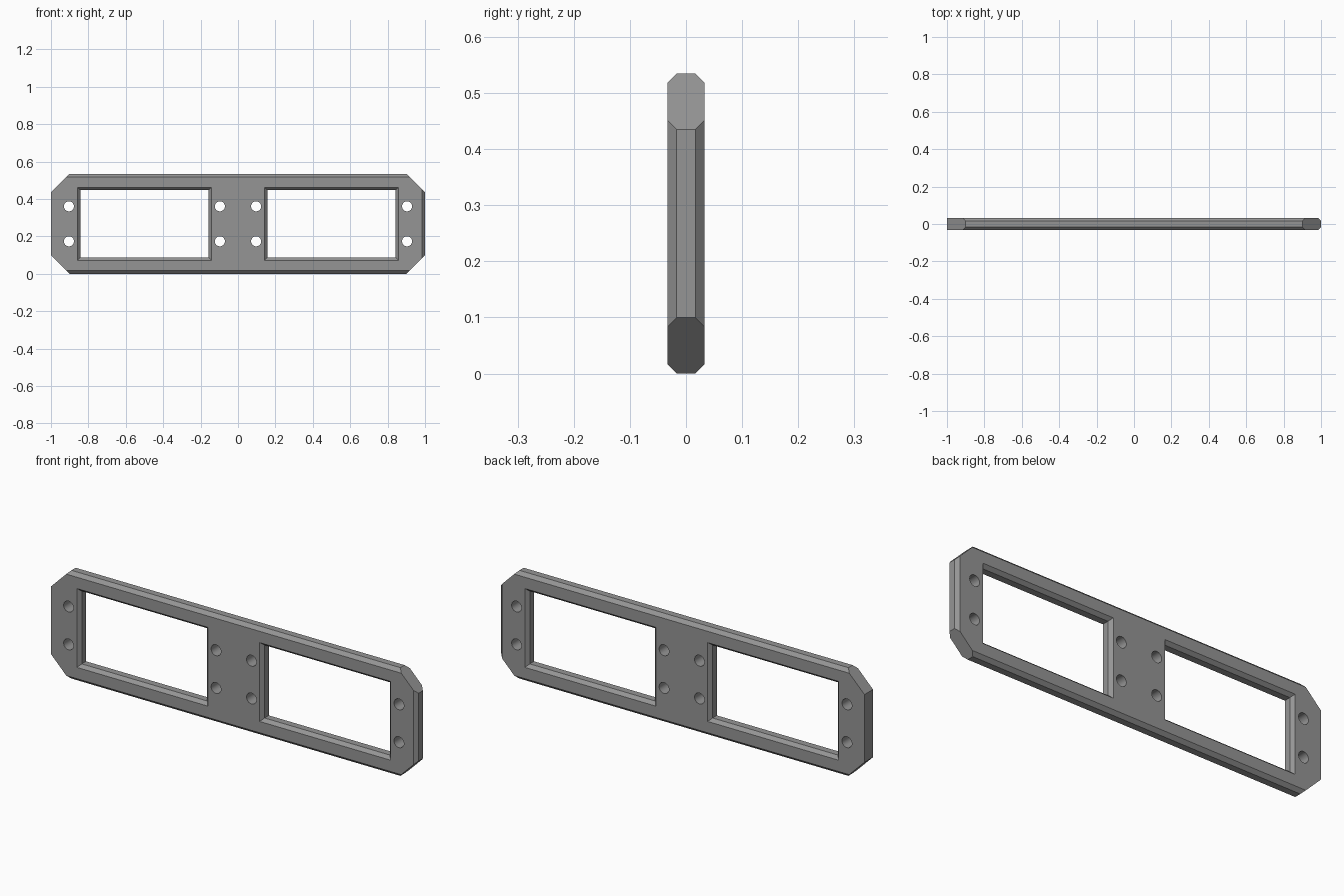
import bpy, bmesh, math
from mathutils import Vector

if "Cube" in bpy.data.objects:
    bpy.data.objects.remove(bpy.data.objects["Cube"])

H, T, C = 0.535, 0.0333, 0.0167    # height, half thickness, edge chamfer
MID = H / 2


def new_object(name, bm):
    bmesh.ops.recalc_face_normals(bm, faces=bm.faces[:])
    mesh = bpy.data.meshes.new(name)
    bm.to_mesh(mesh)
    bm.free()
    obj = bpy.data.objects.new(name, mesh)
    bpy.context.collection.objects.link(obj)
    return obj


def shave(bm, point, normal):
    """Cut away everything beyond a plane and cap the cut."""
    geom = bm.verts[:] + bm.edges[:] + bm.faces[:]
    cut = bmesh.ops.bisect_plane(bm, geom=geom, plane_co=point, plane_no=Vector(normal).normalized(),
                                 clear_outer=True, dist=1e-6)
    edges = [e for e in cut["geom_cut"] if isinstance(e, bmesh.types.BMEdge)]
    bmesh.ops.contextual_create(bm, geom=edges)


def loft(bm, rings):
    """Closed solid through rings of equal point count."""
    rings = [[bm.verts.new(p) for p in ring] for ring in rings]
    n = len(rings[0])
    for a, b in zip(rings, rings[1:]):
        for i in range(n):
            j = (i + 1) % n
            bm.faces.new((a[i], a[j], b[j], b[i]))
    bm.faces.new(rings[0])
    bm.faces.new(rings[-1])


# Plate: a slab with chamfered top, bottom and right edges
bm = bmesh.new()
bmesh.ops.create_cube(bm, size=1)
for v in bm.verts:
    v.co = (v.co.x * 2, v.co.y * 2 * T, v.co.z * H + MID)
for s in (-1, 1):
    shave(bm, (0, s * T, H - C), (0, s, 1))
    shave(bm, (0, s * T, C), (0, s, -1))
    shave(bm, (1 - C, s * T, MID), (1, s, 0))
# Clipped corners
for s in (-1, 1):
    shave(bm, (s * 0.9, 0, H), (s, 0, 1))
    shave(bm, (s * 0.9, 0, 0), (s, 0, -1))
plate = new_object("frame_plate", bm)

# Cutters: two windows flared on both faces, and eight round bolt holes
bm = bmesh.new()
for cx in (-0.5, 0.5):
    rings = []
    for y, grow in ((-T - C, 0.03), (-T + C, 0), (T - C, 0), (T + C, 0.03)):
        w, h = 0.343 + grow, 0.18 + grow
        rings.append([(cx + w * sx, y, MID + h * sz) for sx, sz in ((-1, -1), (1, -1), (1, 1), (-1, 1))])
    loft(bm, rings)
for cx in (-0.904, -0.097, 0.097, 0.904):
    for cz in (MID - 0.0935, MID + 0.0935):
        angles = [2 * math.pi * i / 32 for i in range(32)]
        loft(bm, [[(cx + 0.027 * math.cos(a), y, cz + 0.027 * math.sin(a)) for a in angles]
                  for y in (-0.06, 0.06)])
cutter = new_object("opening_cutter", bm)
cutter.hide_render = True

mod = plate.modifiers.new("openings", "BOOLEAN")
mod.operation, mod.solver, mod.object = "DIFFERENCE", "EXACT", cutter
bpy.context.view_layer.objects.active = plate
plate.select_set(True)
bpy.ops.object.modifier_apply(modifier=mod.name)
bpy.data.objects.remove(cutter)

# Finish
grey = bpy.data.materials.new("mid_grey")
grey.diffuse_color = (0.3, 0.3, 0.3, 1)
grey.use_nodes = True
grey.node_tree.nodes["Principled BSDF"].inputs["Base Color"].default_value = grey.diffuse_color
plate.data.materials.clear()
plate.data.materials.append(grey)
for p in plate.data.polygons:
    p.material_index = 0
bpy.ops.object.shade_smooth_by_angle(angle=math.radians(30))
